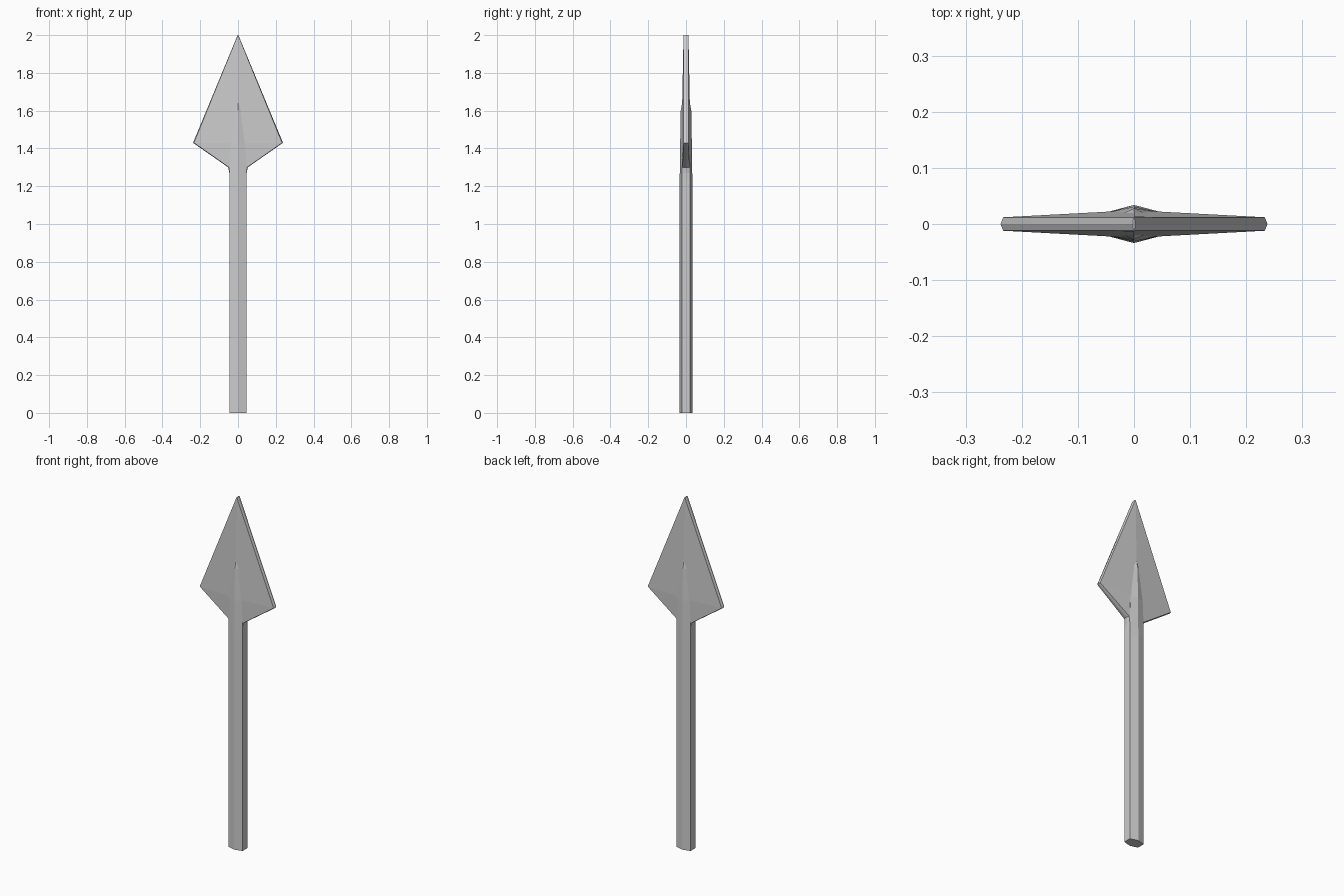
import bpy, bmesh

if "Cube" in bpy.data.objects:
    bpy.data.objects.remove(bpy.data.objects["Cube"])


def loft(name, rings):
    """Skin a stack of closed rings and cap both ends."""
    bm = bmesh.new()
    rows = [[bm.verts.new(p) for p in ring] for ring in rings]
    n = len(rows[0])
    for a, b in zip(rows, rows[1:]):
        for i in range(n):
            j = (i + 1) % n
            bm.faces.new((a[i], a[j], b[j], b[i]))
    bm.faces.new(rows[0][::-1])
    bm.faces.new(rows[-1])
    bmesh.ops.recalc_face_normals(bm, faces=bm.faces[:])
    mesh = bpy.data.meshes.new(name)
    bm.to_mesh(mesh)
    bm.free()
    obj = bpy.data.objects.new(name, mesh)
    bpy.context.collection.objects.link(obj)
    return obj


def shaft_ring(z, x, side, ridge):
    return [(0, -ridge, z), (x, -side, z), (x, side, z),
            (0, ridge, z), (-x, side, z), (-x, -side, z)]


def blade_ring(z, inner, outer, side, ridge):
    return [(0, -ridge, z), (inner, -side, z), (outer, 0, z), (inner, side, z),
            (0, ridge, z), (-inner, side, z), (-outer, 0, z), (-inner, -side, z)]


# Six-sided shaft, tapering to a raised rib on the blade
loft("shaft", [shaft_ring(*r) for r in (
    (0, 0.045, 0.022, 0.034),
    (1.2, 0.045, 0.022, 0.034),
    (1.42, 0.042, 0.0215, 0.031),
    (1.6, 0.019, 0.019, 0.028),
    (1.65, 0.001, 0.018, 0.019))])

# Flat arrow-shaped blade with bevelled rim and swept barbs
loft("blade", [blade_ring(*r) for r in (
    (1.21, 0.043, 0.0445, 0.018, 0.022),
    (1.27, 0.045, 0.046, 0.019, 0.023),
    (1.30, 0.048, 0.052, 0.019, 0.024),
    (1.43, 0.233, 0.238, 0.012, 0.0245),
    (2.0, 0.001, 0.002, 0.012, 0.013))])
